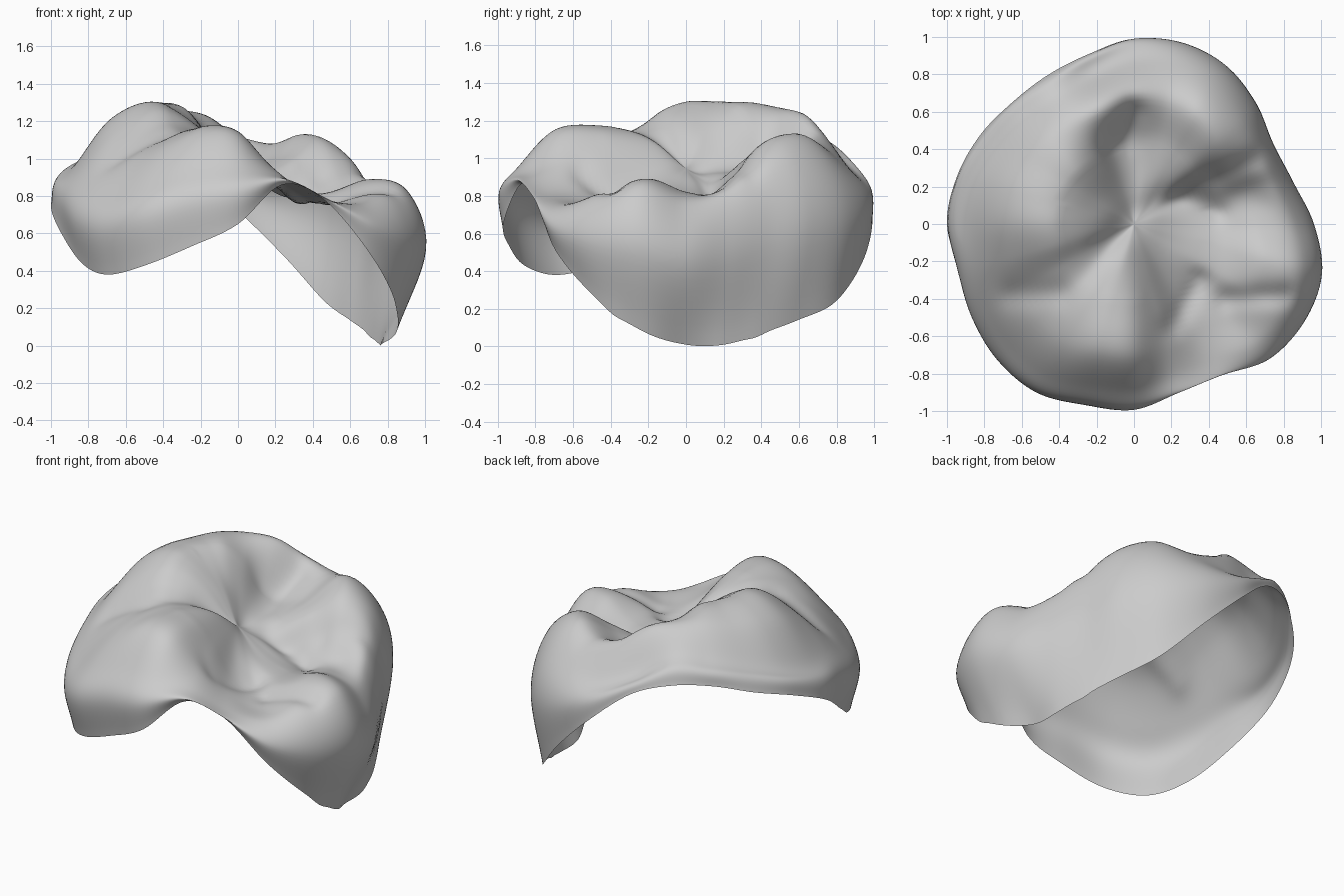
import bpy, bmesh, math
from mathutils import Vector

old = bpy.data.objects.get("Cube")
if old:
    bpy.data.objects.remove(old)

# Profiles in hundredths, one entry every 15 degrees, anticlockwise from +x
outline = [96, 88, 86, 92, 98, 100, 98, 92, 89, 90, 92, 96,
           98, 97, 100, 103, 104, 100, 99, 93, 93, 102, 105, 104]
rim_radius = [77, 78, 80, 84, 92, 98, 99, 94, 92, 92, 95, 98,
              100, 96, 95, 98, 99, 97, 97, 91, 92, 98, 96, 88]
rim_height = [1, 1, 7, 14, 24, 47, 72, 92, 99, 98, 92, 85,
              74, 57, 43, 38, 43, 53, 65, 86, 78, 51, 26, 8]
shoulder = [74, 80, 92, 97, 96, 93, 93, 101, 113, 111, 106, 100,
            95, 93, 86, 82, 87, 94, 95, 91, 80, 75, 79, 83]
cusp_ring = [82, 82, 98, 110, 113, 108, 113, 123, 126, 127, 125, 123,
             120, 114, 104, 103, 108, 115, 113, 97, 82, 76, 84, 89]
slope_ring = [79, 80, 86, 98, 100, 97, 96, 104, 118, 127, 129, 130,
              130, 126, 118, 114, 116, 117, 113, 100, 85, 79, 81, 81]
fossa_ring = [85, 86, 87, 89, 91, 92, 93, 96, 101, 107, 112, 115,
              116, 115, 112, 110, 111, 110, 106, 100, 94, 89, 86, 85]
CENTRE = Vector((0, 0, 0.98))
COUNT = len(outline)
STEPS = 8     # subdivisions between profile entries


def polar(k, radius, height):
    a = math.tau * k / COUNT
    return Vector((radius * math.cos(a), radius * math.sin(a), height)) / 100


def spline(a, b, c, d, t):
    return b + (c - a) * t / 2 + (a - b * 2.5 + c * 2 - d / 2) * t * t \
        + ((b - c) * 3 + d - a) * t ** 3 / 2


def smooth_loop(ring):
    n = len(ring)
    return [spline(ring[i - 1], ring[i], ring[(i + 1) % n], ring[(i + 2) % n], s / STEPS)
            for i in range(n) for s in range(STEPS)]


# Rings from the middle of the chewing surface to the open rim
inner = [(0.2, fossa_ring), (0.45, slope_ring), (0.7, cusp_ring), (0.9, shoulder)]
rings = [[polar(k, outline[k] * f, heights[k]) for k in range(COUNT)] for f, heights in inner]
rings.append([polar(k, outline[k], rim_height[k] + 0.6 * (shoulder[k] - rim_height[k]))
              for k in range(COUNT)])
rings.append([polar(k, rim_radius[k], rim_height[k]) for k in range(COUNT)])
rings = [smooth_loop(r) for r in rings]
sides = len(rings[0])

# Grooves between the cusps: start, end, depth, width
grooves = [((0.12, 0.14), (0.25, 0.14), 0.04, 0.06),
           ((0.25, 0.14), (0.45, 0.06), 0.03, 0.06),
           ((0, 0.05), (-0.15, -0.1), 0.05, 0.07),
           ((-0.4, -0.37), (-0.65, -0.38), 0.02, 0.07),
           ((0.35, -0.3), (0.2, -0.55), 0.03, 0.06),
           ((0.5, -0.4), (0.8, -0.38), 0.03, 0.06),
           ((0, 0.6), (-0.1, 0.4), 0.04, 0.07),
           ((0.45, 0.25), (0.65, 0.35), 0.03, 0.06)]


def carve(p):
    flat = p.to_2d()
    drop = 0
    for start, end, depth, width in grooves:
        a, b = Vector(start), Vector(end)
        t = max(0, min(1, (flat - a).dot(b - a) / (b - a).length_squared))
        drop += depth * math.exp(-((flat - a.lerp(b, t)).length / width) ** 2)
    return p - Vector((0, 0, drop))


# Loft each spoke through the rings
bm = bmesh.new()
middle = bm.verts.new(carve(CENTRE))
spokes = []
for i in range(sides):
    path = [rings[0][(i + sides // 2) % sides], CENTRE] + [r[i] for r in rings]
    path.append(path[-1] * 2 - path[-2])
    points = [spline(*path[j:j + 4], s / STEPS)
              for j in range(len(path) - 3) for s in range(STEPS)]
    points.append(path[-2])
    spokes.append([bm.verts.new(carve(p)) for p in points[1:]])
for i, here in enumerate(spokes):
    after = spokes[(i + 1) % sides]
    bm.faces.new((middle, here[0], after[0]))
    for j in range(len(here) - 1):
        bm.faces.new((here[j], here[j + 1], after[j + 1], after[j]))

# Soften the spokes where they meet in the fossa
near = [v for v in bm.verts if v.co.to_2d().length < 0.4]
for _ in range(12):
    bmesh.ops.smooth_vert(bm, verts=near, factor=0.5, use_axis_z=True)
mesh = bpy.data.meshes.new("tooth_crown_shell")
bm.to_mesh(mesh)
bm.free()

shell = bpy.data.objects.new("tooth_crown_shell", mesh)
bpy.context.collection.objects.link(shell)
for poly in mesh.polygons:
    poly.use_smooth = True

# Plain grey material
grey = bpy.data.materials.new("light_grey")
grey.use_nodes = True
colour = (0.6, 0.6, 0.6, 1)
grey.diffuse_color = colour
grey.node_tree.nodes["Principled BSDF"].inputs["Base Color"].default_value = colour
mesh.materials.append(grey)
